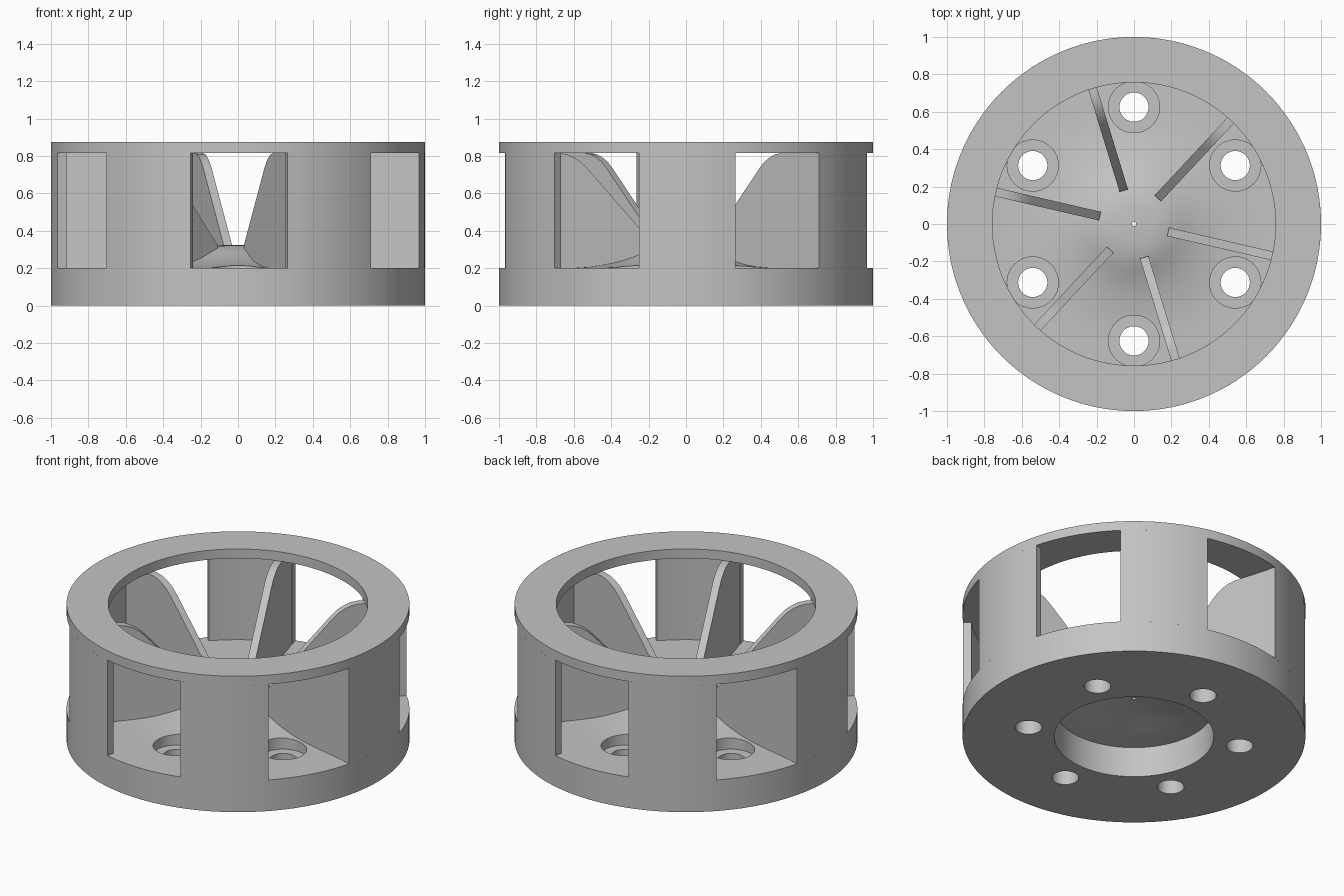
import bpy, bmesh, math
from math import sin, cos, radians

cube = bpy.data.objects.get("Cube")
if cube:
    bpy.data.objects.remove(cube, do_unlink=True)

grey = bpy.data.materials.new("plain grey")
grey.use_nodes = True
colour = (0.55, 0.55, 0.55, 1)
grey.diffuse_color = colour
grey.node_tree.nodes["Principled BSDF"].inputs["Base Color"].default_value = colour

TOP, FLOOR = 0.815, 0.2          # window top and bottom
WALL_IN = 0.952                  # inner radius of the thin wall


def polar(r, angle, z):
    """Point at an angle measured from the front, turning towards +x."""
    return (r * sin(angle), -r * cos(angle), z)


def finish(name, bm):
    bmesh.ops.recalc_face_normals(bm, faces=bm.faces)
    mesh = bpy.data.meshes.new(name)
    bm.to_mesh(mesh)
    bm.free()
    mesh.materials.append(grey)
    obj = bpy.data.objects.new(name, mesh)
    bpy.context.collection.objects.link(obj)
    return obj


def smooth(obj):
    bpy.ops.object.select_all(action='DESELECT')
    obj.select_set(True)
    bpy.context.view_layer.objects.active = obj
    bpy.ops.object.shade_smooth_by_angle(angle=radians(30))


def sweep(name, profile, start=0, end=360, steps=120):
    """Turn a closed (radius, height) profile about z, fully or as an arc."""
    bm = bmesh.new()
    full = end - start == 360
    rings = []
    for i in range(steps if full else steps + 1):
        a = radians(start + (end - start) * i / steps)
        rings.append([bm.verts.new(polar(r, a, z)) for r, z in profile])
    n = len(profile)
    for i in range(steps):
        a, b = rings[i], rings[(i + 1) % len(rings)]
        for j in range(n):
            k = (j + 1) % n
            bm.faces.new((a[j], a[k], b[k], b[j]))
    if not full:
        bm.faces.new(rings[0])
        bm.faces.new(rings[-1])
    return finish(name, bm)


# Base: flat rim, bell-shaped middle, recess underneath, pinhole in the centre
bell = [(0.7, 0.2), (0.62, 0.202), (0.54, 0.207), (0.48, 0.215), (0.42, 0.226),
        (0.36, 0.24), (0.3, 0.26), (0.25, 0.281), (0.2, 0.302), (0.15, 0.315),
        (0.1, 0.322), (0.012, 0.325)]
recess = [(0.012, 0.257), (0.1, 0.254), (0.2, 0.241), (0.3, 0.22),
          (0.4, 0.203), (0.465, 0.195)]
base = sweep("base", [(0.465, 0), (1, 0), (1, FLOOR)] + bell + recess)

# Counterbored screw holes
for i in range(6):
    for radius, low in ((0.078, -0.1), (0.137, 0.14)):
        bm = bmesh.new()
        bmesh.ops.create_cone(bm, cap_ends=True, segments=48, radius1=radius,
                              radius2=radius, depth=0.4 - low)
        bmesh.ops.translate(bm, verts=bm.verts,
                            vec=polar(0.625, radians(60 * i), (0.4 + low) / 2))
        cutter = finish("hole_cutter", bm)
        cutter.hide_render = True
        mod = base.modifiers.new("hole", 'BOOLEAN')
        mod.operation = 'DIFFERENCE'
        mod.solver = 'EXACT'
        mod.object = cutter
        bpy.context.view_layer.objects.active = base
        bpy.ops.object.modifier_apply(modifier=mod.name)
        bpy.data.objects.remove(cutter, do_unlink=True)
smooth(base)

# Top ring
smooth(sweep("top_ring", [(0.757, TOP), (1, TOP), (1, 0.875), (0.757, 0.875)]))

# Wall sections between the windows
section = [(WALL_IN, FLOOR), (1, FLOOR), (1, TOP), (WALL_IN, TOP)]
for i in range(6):
    smooth(sweep(f"wall_section_{i + 1}", section,
                 60 * i + 15.4, 60 * i + 45.3, 12))

# Radial vanes with a sloping inner edge that rounds over at the top
vane = [(0.187, 0.295), (0.187, 0.325), (0.56, 0.735), (0.595, 0.768),
        (0.635, 0.793), (0.675, 0.809), (0.72, TOP), (0.97, TOP),
        (0.97, FLOOR), (0.7, 0.199), (0.54, 0.2), (0.42, 0.215), (0.3, 0.25)]
for i in range(6):
    bm = bmesh.new()
    face = bm.faces.new([bm.verts.new((0.0235, -r, z)) for r, z in vane])
    side = bmesh.ops.extrude_face_region(bm, geom=[face])["geom"]
    bmesh.ops.translate(bm, vec=(-0.047, 0, 0),
                        verts=[v for v in side if isinstance(v, bmesh.types.BMVert)])
    obj = finish(f"vane_{i + 1}", bm)
    obj.rotation_euler.z = radians(60 * i + 17)
    smooth(obj)
